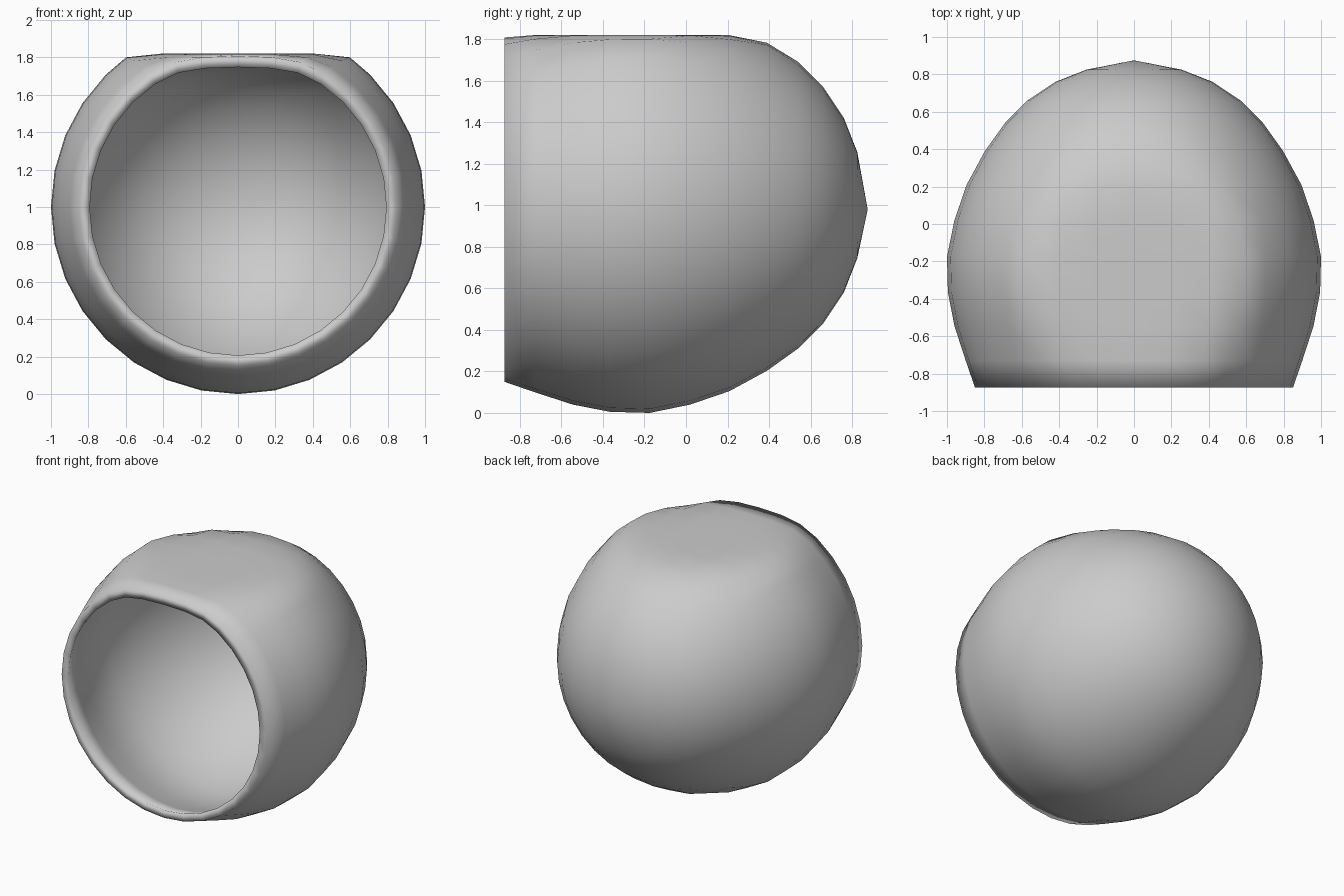
import bpy, bmesh
from math import sin, cos, tau

if "Cube" in bpy.data.objects:
    bpy.data.objects.remove(bpy.data.objects["Cube"])

SEGMENTS = 32
AXIS_Z = 1.0
FLAT_Z, BLEND = 1.82, 0.1

# Outer profile (y, radius), from open front rim to the rear
PROFILE = [(-0.875, 0.85), (-0.73, 0.90), (-0.545, 0.96), (-0.365, 0.995),
           (-0.175, 1.0), (0.02, 0.96), (0.21, 0.895), (0.39, 0.797),
           (0.54, 0.69), (0.66, 0.57), (0.76, 0.42), (0.825, 0.255)]


def flatten_top(x, z):
    """Softly press the round top down to a flat plane."""
    if z <= FLAT_Z - BLEND:
        return x, z
    if z >= FLAT_Z + BLEND:
        new_z = FLAT_Z
    else:
        new_z = z - (z - FLAT_Z + BLEND) ** 2 / (4 * BLEND)
    return x * (1 + min(0.08, 2.5 * (z - new_z))), new_z


# Round shell skin revolved about the y axis
bm = bmesh.new()
rings = []
for y, r in PROFILE:
    ring = []
    for i in range(SEGMENTS):
        a = tau * i / SEGMENTS
        x, z = flatten_top(r * cos(a), AXIS_Z + r * sin(a))
        ring.append(bm.verts.new((x, y, z)))
    rings.append(ring)
apex = bm.verts.new((0, 0.875, AXIS_Z - 0.02))
for i in range(SEGMENTS):
    j = (i + 1) % SEGMENTS
    for a, b in zip(rings, rings[1:]):
        bm.faces.new((a[i], a[j], b[j], b[i]))
    bm.faces.new((rings[-1][i], rings[-1][j], apex))
bmesh.ops.recalc_face_normals(bm, faces=bm.faces)
# Make sure the skin faces outward before giving it thickness
bm.faces.ensure_lookup_table()
face = bm.faces[0]
centre = face.calc_center_median()
if face.normal.x * centre.x + face.normal.z * (centre.z - AXIS_Z) < 0:
    bmesh.ops.reverse_faces(bm, faces=bm.faces)

mesh = bpy.data.meshes.new("open_shell")
bm.to_mesh(mesh)
bm.free()
shell = bpy.data.objects.new("open_shell", mesh)
bpy.context.collection.objects.link(shell)
for p in mesh.polygons:
    p.use_smooth = True

# Wall thickness, then trim the front rim to a flat plane
solid = shell.modifiers.new("wall", 'SOLIDIFY')
solid.thickness = 0.06
solid.offset = -1
bpy.context.view_layer.objects.active = shell
shell.select_set(True)
bpy.ops.object.modifier_apply(modifier="wall")
for v in mesh.vertices:
    if v.co.y < -0.82:
        v.co.y = -0.875
